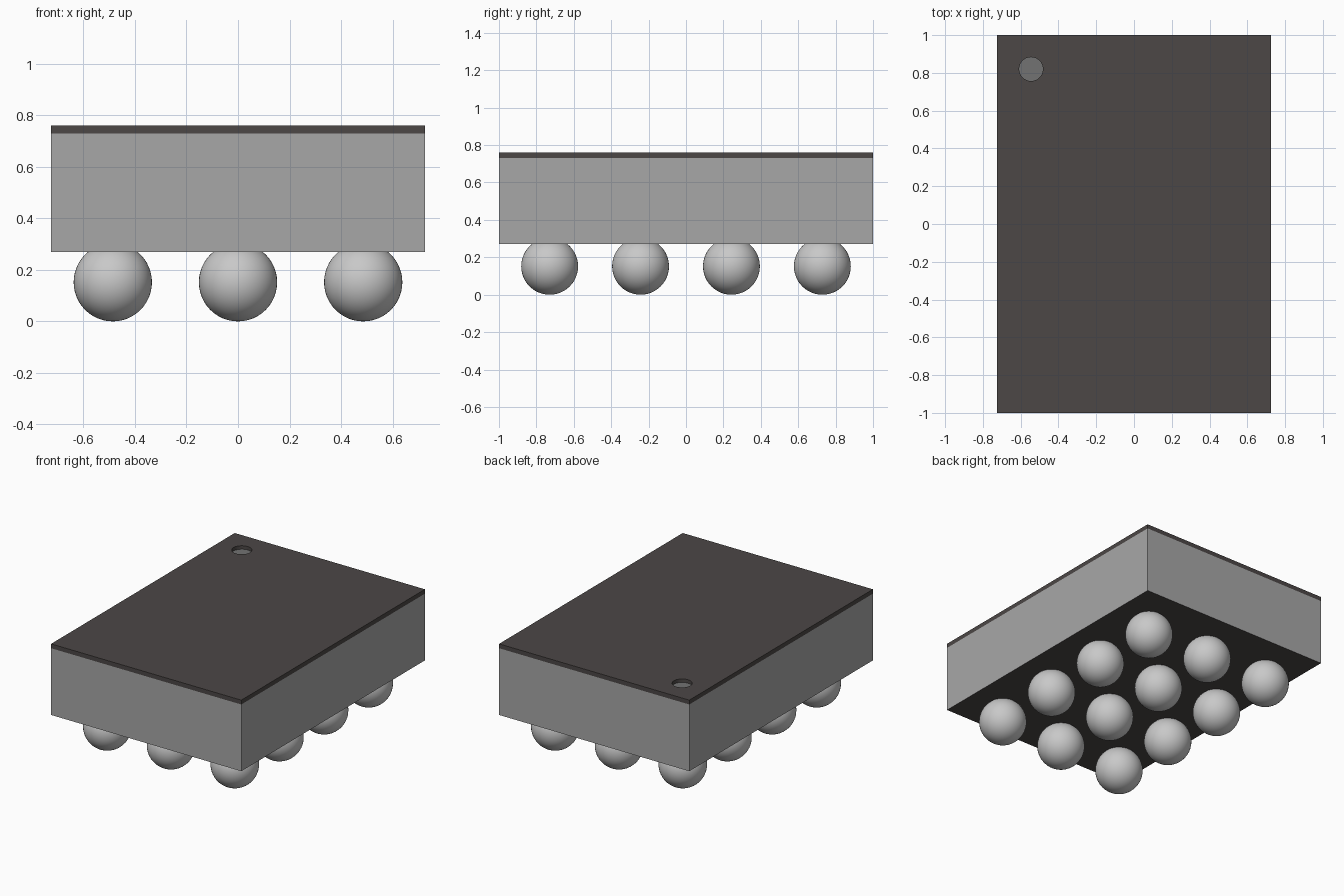
import bpy, bmesh, math
from mathutils import Matrix

cube = bpy.data.objects.get("Cube")
if cube:
    bpy.data.objects.remove(cube, do_unlink=True)


def material(name, rgb):
    m = bpy.data.materials.new(name)
    m.use_nodes = True
    m.diffuse_color = (*rgb, 1)
    m.node_tree.nodes["Principled BSDF"].inputs["Base Color"].default_value = (*rgb, 1)
    return m


GREY = material("package grey", (0.39, 0.39, 0.39))
DARK = material("dark coating", (0.072, 0.063, 0.061))
SOLDER = material("solder silver", (0.58, 0.58, 0.58))
MARK = material("marker grey", (0.17, 0.17, 0.17))


def make(name, bm, *mats):
    bmesh.ops.recalc_face_normals(bm, faces=bm.faces)
    mesh = bpy.data.meshes.new(name)
    bm.to_mesh(mesh)
    bm.free()
    for m in mats:
        mesh.materials.append(m)
    ob = bpy.data.objects.new(name, mesh)
    bpy.context.collection.objects.link(ob)
    return ob


HX, HY = 0.725, 1.0
Z_BOTTOM, Z_LID, Z_TOP = 0.27, 0.73, 0.76
MARK_X, MARK_Y, MARK_R = -0.545, 0.82, 0.063

# Package body, with a dark underside
bm = bmesh.new()
bmesh.ops.create_cube(bm, size=1, matrix=Matrix.Translation((0, 0, (Z_BOTTOM + Z_LID) / 2))
                      @ Matrix.Diagonal((2 * HX, 2 * HY, Z_LID - Z_BOTTOM, 1)))
bm.normal_update()
for f in bm.faces:
    f.material_index = int(f.normal.z < -0.5)
make("package_body", bm, GREY, DARK)

# Thin lid with a round hole for the corner marker
bm = bmesh.new()
circle = [(MARK_X + MARK_R * math.cos(math.tau * i / 48),
           MARK_Y + MARK_R * math.sin(math.tau * i / 48)) for i in range(48)]
rectangle = [(-HX, -HY), (HX, -HY), (HX, HY), (-HX, HY)]
edges = []
for loop in (rectangle, circle):
    verts = [bm.verts.new((x, y, Z_LID)) for x, y in loop]
    edges += [bm.edges.new((v, verts[i - 1])) for i, v in enumerate(verts)]
bmesh.ops.triangle_fill(bm, edges=edges, use_beauty=True)
new = bmesh.ops.extrude_face_region(bm, geom=bm.faces[:])["geom"]
bmesh.ops.translate(bm, vec=(0, 0, Z_TOP - Z_LID),
                    verts=[g for g in new if isinstance(g, bmesh.types.BMVert)])
make("top_lid", bm, DARK)

# Recessed corner marker
bm = bmesh.new()
bmesh.ops.create_cone(bm, cap_ends=True, segments=48, radius1=MARK_R, radius2=MARK_R,
                      depth=0.006, matrix=Matrix.Translation((MARK_X, MARK_Y, Z_LID + 0.003)))
make("corner_marker", bm, MARK)

# Grid of solder balls, three across and four deep
PITCH, R = 0.486, 0.152
for row in range(4):
    for col in range(3):
        bm = bmesh.new()
        bmesh.ops.create_uvsphere(bm, u_segments=48, v_segments=24, radius=R)
        for f in bm.faces:
            f.smooth = True
        ball = make(f"solder_ball_{row + 1}_{col + 1}", bm, SOLDER)
        ball.location = ((col - 1) * PITCH, (row - 1.5) * PITCH, R)
